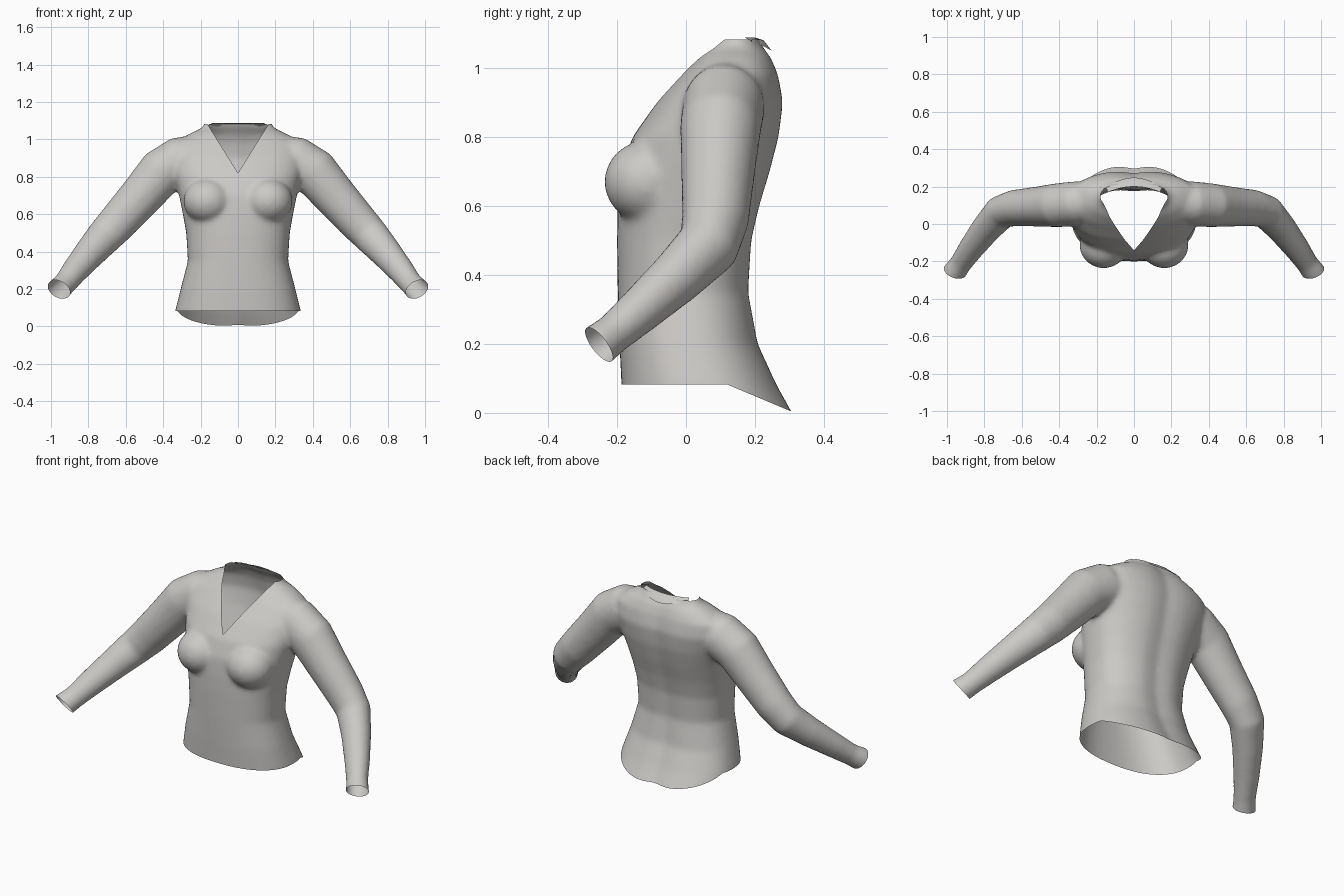
import bpy, bmesh
from math import sin, cos, pi, exp, copysign
from mathutils import Vector, Matrix

default = bpy.data.objects.get("Cube")
if default:
    bpy.data.objects.remove(default)

fabric = bpy.data.materials.new("light grey fabric")
fabric.use_nodes = True
GREY = (0.6, 0.59, 0.57, 1)
fabric.diffuse_color = GREY
fabric.node_tree.nodes["Principled BSDF"].inputs["Base Color"].default_value = GREY


def make_object(name, bm):
    mesh = bpy.data.meshes.new(name)
    bm.to_mesh(mesh)
    bm.free()
    obj = bpy.data.objects.new(name, mesh)
    bpy.context.collection.objects.link(obj)
    mesh.materials.append(fabric)
    return obj


def loft(bm, rings):
    """Closed skin through a list of equal-length rings of points."""
    rows = [[bm.verts.new(p) for p in ring] for ring in rings]
    for low, high in zip(rows, rows[1:]):
        for i in range(len(low)):
            bm.faces.new((low[i - 1], low[i], high[i], high[i - 1]))
    bm.faces.new(rows[0][::-1])
    bm.faces.new(rows[-1])


def torso_ring(z, width, front, back, sides=48):
    """Rounded-box section with a shallow groove down the spine."""
    ring = []
    for i in range(sides):
        a = 2 * pi * i / sides
        c, s = (copysign(abs(f(a)) ** 0.85, f(a)) for f in (cos, sin))
        x = width * c
        y = (front + back) / 2 + (back - front) / 2 * s
        if s > 0:
            y -= 0.015 * exp(-(x / 0.06) ** 2)
        ring.append((x, y, z))
    return ring


def sleeve_rings(path, side, sides=24):
    points = [Vector((side * x, y, z)) for x, y, z, r in path]
    rings = []
    for i, p in enumerate(points):
        along = points[min(i + 1, len(points) - 1)] - points[max(i - 1, 0)]
        u = along.cross(Vector((0, 1, 0))).normalized()
        v = u.cross(along).normalized()
        r = path[i][3]
        rings.append([p + u * r * cos(2 * pi * k / sides) + v * r * 0.92 * sin(2 * pi * k / sides)
                      for k in range(sides)])
    return rings


# Torso: height, half width, front, back
TORSO = [
    (-0.1, 0.35, -0.185, 0.37), (0, 0.345, -0.185, 0.315), (0.08, 0.337, -0.187, 0.27),
    (0.2, 0.307, -0.193, 0.215), (0.35, 0.268, -0.198, 0.188), (0.5, 0.277, -0.2, 0.197),
    (0.6, 0.295, -0.198, 0.22), (0.7, 0.315, -0.19, 0.25), (0.8, 0.34, -0.155, 0.275),
    (0.9, 0.36, -0.085, 0.287), (0.98, 0.34, -0.015, 0.272), (1.03, 0.26, 0.03, 0.252),
    (1.06, 0.195, 0.065, 0.23), (1.1, 0.17, 0.085, 0.21), (1.16, 0.165, 0.1, 0.21),
]
# Sleeve centre line: x, y, z, radius
SLEEVE = [
    (0.2, 0.115, 0.93, 0.1), (0.3, 0.11, 0.89, 0.13), (0.41, 0.1, 0.825, 0.128),
    (0.52, 0.093, 0.695, 0.116), (0.64, 0.085, 0.56, 0.106), (0.71, 0.065, 0.485, 0.098),
    (0.79, -0.025, 0.395, 0.085), (0.87, -0.13, 0.3, 0.072), (0.925, -0.21, 0.23, 0.062),
    (0.955, -0.25, 0.2, 0.066), (1, -0.31, 0.15, 0.07),
]

# Rough solid of torso, sleeves and bust
bm = bmesh.new()
loft(bm, [torso_ring(*row) for row in TORSO])
for side in (1, -1):
    loft(bm, sleeve_rings(SLEEVE, side))
    place = Matrix.Translation((side * 0.162, -0.112, 0.67)) @ Matrix.Diagonal((0.13, 0.125, 0.12, 1))
    bmesh.ops.create_uvsphere(bm, u_segments=32, v_segments=20, radius=1, matrix=place)
# Give every closed piece outward normals
bmesh.ops.recalc_face_normals(bm, faces=bm.faces)
shirt = make_object("shirt", bm)

# Fuse the pieces into one soft skin
fuse = shirt.modifiers.new("fuse", "REMESH")
fuse.mode = "VOXEL"
fuse.voxel_size = 0.013
soften = shirt.modifiers.new("soften", "SMOOTH")
soften.factor = 0.5
soften.iterations = 10
graph = bpy.context.evaluated_depsgraph_get()
skin = bpy.data.meshes.new_from_object(shirt.evaluated_get(graph))
shirt.modifiers.clear()
bm = bmesh.new()
bm.from_mesh(skin)
bpy.data.meshes.remove(skin)


def cut_open(planes):
    """Remove the skin lying on the positive side of every plane."""
    planes = [(Vector(p), Vector(n).normalized()) for p, n in planes]

    def inside(point, margin):
        return all((point - p).dot(n) > margin for p, n in planes)

    for p, n in planes:
        near = [f for f in bm.faces if inside(f.calc_center_median(), -0.03)]
        geom = set(near) | {e for f in near for e in f.edges} | {v for f in near for v in f.verts}
        bmesh.ops.bisect_plane(bm, geom=list(geom), plane_co=p, plane_no=n, dist=0.0001)
    gone = [f for f in bm.faces if inside(f.calc_center_median(), 0)]
    bmesh.ops.delete(bm, geom=gone, context="FACES")


# Hem, dropping toward the back
cut_open([((0, 0, 0.082), (0, 0, -1)), ((0, 0.12, 0.082), (0, -0.42, -1))])
# Neck opening and V neckline
cut_open([((0, 0, 1.082), (0, 0, 1))])
cut_open([((0, 0, 0.82), (-1.6, 0, 1)), ((0, 0, 0.82), (1.6, 0, 1)), ((0, 0.19, 0), (0, -1, 0))])
# Cuffs
for side in (1, -1):
    cut_open([((side * 0.955, -0.255, 0.2), (side * 0.35, -0.75, -0.6)), ((side * 0.8, 0, 0), (side, 0, 0))])

bm.to_mesh(shirt.data)
bm.free()
shirt.data.materials.clear()
shirt.data.materials.append(fabric)

# Small turned-down collar strip behind the neck
bm = bmesh.new()
rows = []
for i in range(17):
    t = i / 8 - 1
    rows.append([bm.verts.new((0.14 * t, 0.2 - 0.03 * t * t, 1.088)),
                 bm.verts.new((0.145 * t, 0.225 - 0.04 * t * t, 1.08)),
                 bm.verts.new((0.15 * t, 0.248 - 0.055 * t * t, 1.05 + 0.03 * t * t))])
for a, b in zip(rows, rows[1:]):
    for k in range(2):
        bm.faces.new((a[k], a[k + 1], b[k + 1], b[k]))
bmesh.ops.recalc_face_normals(bm, faces=bm.faces)
collar = make_object("back_collar", bm)

for obj in (shirt, collar):
    for poly in obj.data.polygons:
        poly.use_smooth = True
        poly.material_index = 0
